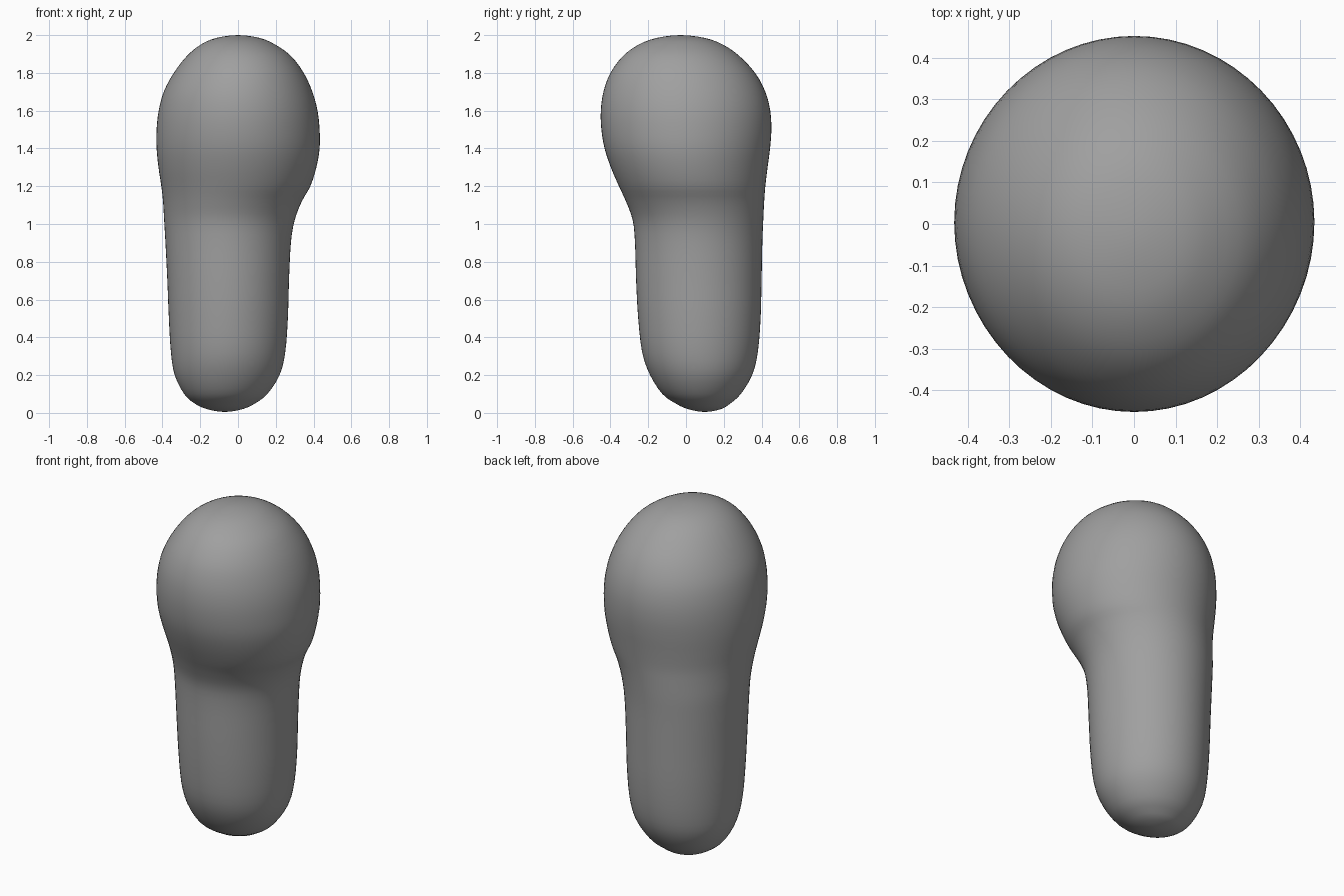
import bpy, bmesh, math

if "Cube" in bpy.data.objects:
    bpy.data.objects.remove(bpy.data.objects["Cube"])

# Profile stations: z, min x, max x, min y, max y
stations = [
    (0.005, -0.07, -0.07, 0.10, 0.10),
    (0.02, -0.165, 0.025, 0.01, 0.185),
    (0.05, -0.23, 0.09, -0.055, 0.235),
    (0.10, -0.285, 0.155, -0.125, 0.29),
    (0.20, -0.335, 0.22, -0.19, 0.35),
    (0.32, -0.355, 0.25, -0.232, 0.38),
    (0.50, -0.366, 0.264, -0.253, 0.395),
    (0.70, -0.374, 0.27, -0.264, 0.40),
    (0.90, -0.384, 0.28, -0.27, 0.404),
    (1.02, -0.391, 0.30, -0.282, 0.409),
    (1.12, -0.397, 0.338, -0.318, 0.414),
    (1.20, -0.406, 0.383, -0.355, 0.42),
    (1.30, -0.421, 0.415, -0.398, 0.432),
    (1.40, -0.431, 0.432, -0.431, 0.445),
    (1.50, -0.431, 0.432, -0.448, 0.452),
    (1.60, -0.42, 0.421, -0.451, 0.446),
    (1.70, -0.393, 0.394, -0.437, 0.42),
    (1.80, -0.34, 0.348, -0.40, 0.366),
    (1.89, -0.27, 0.28, -0.333, 0.282),
    (1.95, -0.197, 0.197, -0.25, 0.195),
    (1.985, -0.115, 0.115, -0.155, 0.10),
    (2.00, 0.0, 0.0, -0.03, -0.03),
]


def mirrored(s):
    # Station across the pole, so the surface passes smoothly over each end
    return (s[0], s[2], s[1], s[4], s[3])


def spline(a, b, c, d, t):
    return [0.5 * (2*q + (r - p)*t + (2*p - 5*q + 4*r - s)*t*t + (3*q - p - 3*r + s)*t**3)
            for p, q, r, s in zip(a, b, c, d)]


SEGMENTS, STEPS = 64, 3
pts = [mirrored(stations[1])] + stations + [mirrored(stations[-2])]
levels = [spline(*pts[i:i + 4], k / STEPS)
          for i in range(len(stations) - 1) for k in range(STEPS)][1:]

# Rounded club body: loft the cross-sections and close both poles
bm = bmesh.new()
rings = []
for z, x0, x1, y0, y1 in levels:
    ring = []
    for k in range(SEGMENTS):
        a = math.tau * k / SEGMENTS
        ring.append(bm.verts.new(((x0 + x1)/2 + (x1 - x0)/2 * math.cos(a),
                                  (y0 + y1)/2 + (y1 - y0)/2 * math.sin(a), z)))
    rings.append(ring)
for lo, hi in zip(rings, rings[1:]):
    for k in range(SEGMENTS):
        n = (k + 1) % SEGMENTS
        bm.faces.new((lo[k], lo[n], hi[n], hi[k]))
for ring, s in ((rings[0], stations[0]), (rings[-1], stations[-1])):
    pole = bm.verts.new((s[1], s[3], s[0]))
    for k in range(SEGMENTS):
        bm.faces.new((ring[k], ring[(k + 1) % SEGMENTS], pole))
bmesh.ops.recalc_face_normals(bm, faces=bm.faces)
for f in bm.faces:
    f.smooth = True

mesh = bpy.data.meshes.new("rounded_club")
bm.to_mesh(mesh)
bm.free()
body = bpy.data.objects.new("rounded_club", mesh)
bpy.context.collection.objects.link(body)

# Dark grey surface
grey = bpy.data.materials.new("dark_grey")
grey.diffuse_color = (0.35, 0.35, 0.35, 1)
grey.use_nodes = True
grey.node_tree.nodes["Principled BSDF"].inputs["Base Color"].default_value = grey.diffuse_color
mesh.materials.append(grey)
